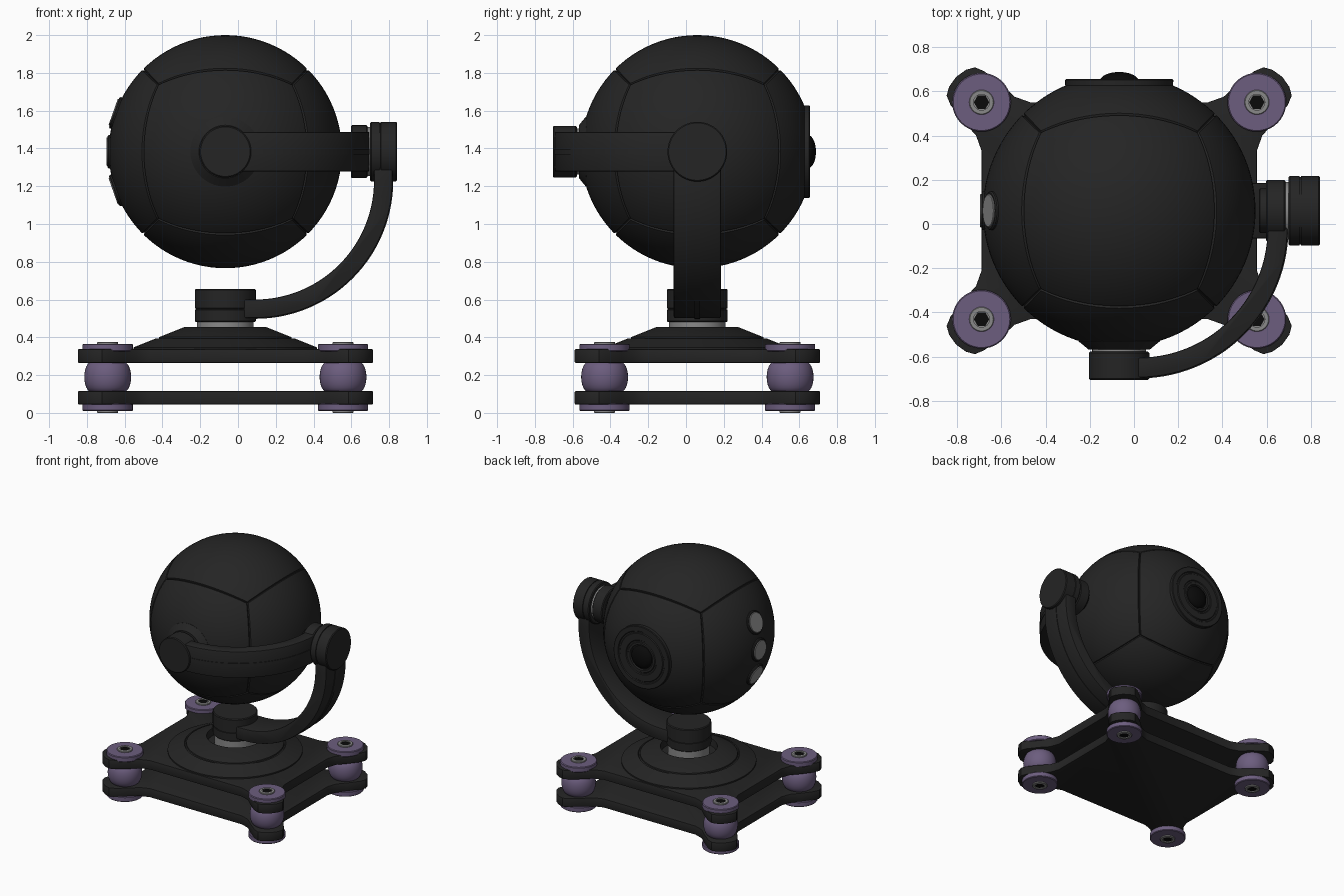
import bpy, bmesh
from math import sin, cos, tan, pi, radians
from mathutils import Vector

if "Cube" in bpy.data.objects:
    bpy.data.objects.remove(bpy.data.objects["Cube"])

CX, CY, CZ, R = -0.067, 0.06, 1.383, 0.617


def material(name, rgb):
    m = bpy.data.materials.new(name)
    m.diffuse_color = (*rgb, 1)
    m.use_nodes = True
    m.node_tree.nodes["Principled BSDF"].inputs["Base Color"].default_value = m.diffuse_color
    return m


BLACK = material("black_plastic", (0.018, 0.018, 0.018))
GLASS = material("dark_glass", (0.003, 0.003, 0.003))
PURPLE = material("purple_rubber", (0.15, 0.11, 0.21))
METAL = material("metal", (0.25, 0.25, 0.25))


def finish(bm, name, mat, bevel=0):
    bmesh.ops.remove_doubles(bm, verts=bm.verts, dist=1e-5)
    bmesh.ops.recalc_face_normals(bm, faces=bm.faces)
    if bevel:
        edges = [e for e in bm.edges if e.calc_face_angle(0) > radians(60)]
        bmesh.ops.bevel(bm, geom=edges, offset=bevel, segments=2, profile=0.5, affect='EDGES')
    me = bpy.data.meshes.new(name)
    bm.to_mesh(me)
    bm.free()
    ob = bpy.data.objects.new(name, me)
    me.materials.append(mat)
    bpy.context.collection.objects.link(ob)
    bpy.ops.object.select_all(action='DESELECT')
    ob.select_set(True)
    bpy.context.view_layer.objects.active = ob
    bpy.ops.object.shade_smooth_by_angle(angle=radians(30))
    return ob


def lathe(name, profile, origin, axis=(0, 0, 1), mat=BLACK, n=64):
    """Revolve (radius, height) points about an axis through origin."""
    q = Vector(axis).to_track_quat('Z', 'Y')
    bm = bmesh.new()
    rings = [[bm.verts.new(q @ Vector((r * cos(2 * pi * i / n), r * sin(2 * pi * i / n), h)) + Vector(origin))
              for i in range(n)] for r, h in profile]
    for a, b in zip(rings, rings[1:]):
        for i in range(n):
            j = (i + 1) % n
            bm.faces.new((a[i], a[j], b[j], b[i]))
    return finish(bm, name, mat)


def disc(r, lo, hi, b=0.006):
    """Closed cylinder profile with softened rims."""
    return [(0, lo), (r - b, lo), (r, lo + b), (r, hi - b), (r - b, hi), (0, hi)]


def seamed(r, lo, seam, hi, b=0.006):
    """Cylinder profile with a fine groove round it."""
    return (disc(r, lo, hi, b)[:3] + [(r, seam - .004), (r - .006, seam - .003), (r - .006, seam + .003),
            (r, seam + .004)] + disc(r, lo, hi, b)[3:])


def prism(name, pts, lo, hi, place, bevel):
    """Extrude a 2D outline between lo and hi; place maps (a, b, depth) to xyz."""
    bm = bmesh.new()
    f = bm.faces.new([bm.verts.new(place(a, b, lo)) for a, b in pts])
    ext = bmesh.ops.extrude_face_region(bm, geom=[f])
    move = Vector(place(0, 0, hi)) - Vector(place(0, 0, lo))
    bmesh.ops.translate(bm, vec=move, verts=[v for v in ext['geom'] if isinstance(v, bmesh.types.BMVert)])
    return finish(bm, name, BLACK, bevel)


def quarter(ca, cb, r, start, end, n=28):
    arc = [(ca + r * sin(pi / 2 * i / n), cb - r * cos(pi / 2 * i / n)) for i in range(n + 1)]
    return [(start, cb - r)] + arc + [(ca + r, end)]


def arm(name, ca, cb, r0, r1, start, end, mid, half, place):
    """Quarter-circle bracket with a slim raised rib down its outer face."""
    for nm, a, b, h, bev in ((name, r0, r1, half, .008), (name + "_rib", r1 - .01, r1 + .004, .014, 0)):
        pts = quarter(ca, cb, b, start, end) + quarter(ca, cb, a, start, end)[::-1]
        prism(nm, pts, mid - h, mid + h, place, bev)


# camera ball: cube-sphere of six panels with grooved seams, flat behind the lens
bm = bmesh.new()
us = [-1, -.985, -.97] + [i / 12 for i in range(-11, 12)] + [.97, .985, 1]
for ax in range(3):
    for s in (-1, 1):
        grid = []
        for u in us:
            row = []
            for v in us:
                p = [0, 0, 0]
                p[ax], p[(ax + 1) % 3], p[(ax + 2) % 3] = s, tan(u * pi / 4), tan(v * pi / 4)
                rad = R - (.011 if max(abs(u), abs(v)) == 1 else 0)
                d = Vector(p).normalized() * rad + Vector((CX, CY, CZ))
                d.y = min(d.y, 0.64)
                row.append(bm.verts.new(d))
            grid.append(row)
        for i in range(len(us) - 1):
            for j in range(len(us) - 1):
                bm.faces.new((grid[i][j], grid[i + 1][j], grid[i + 1][j + 1], grid[i][j + 1]))
finish(bm, "camera_ball", BLACK)

# lens on the back of the ball
lathe("lens_ring", [(0, .60), (.243, .60), (.245, .652), (.24, .656), (.205, .656), (.20, .650), (.19, .650),
                    (.185, .656), (.135, .656), (.13, .650), (.12, .650), (.115, .656), (.1, .656),
                    (.095, .645), (0, .645)], (CX, 0, CZ), (0, 1, 0))
lathe("lens_glass", [(.088 * cos(pi / 2 * i / 10), .645 + .043 * sin(pi / 2 * i / 10)) for i in range(11)],
      (CX, 0, CZ), (0, 1, 0), GLASS)

# three round windows on the left side
for i, nm in ((-1, "lower"), (0, "middle"), (1, "upper")):
    a = radians(19.5 * i)
    d = (-cos(a), 0, sin(a))
    lathe(nm + "_window_bezel", disc(.088, .58, .624), (CX, CY, CZ), d)
    lathe(nm + "_window", disc(.075, .60, .630, .003), (CX, CY, CZ), d, METAL)

# tilt motor at the front
front = ((CX, 0, CZ), (0, -1, 0))
lathe("tilt_collar", [(0, .48), (.185, .48), (.185, .53), (.14, .567), (0, .567)], *front)
lathe("tilt_ring", disc(.122, .55, .585, .002), *front, METAL)
lathe("tilt_motor", disc(.137, .578, .705), *front)

# roll motor at the right
side = ((0, CY, CZ), (1, 0, 0))
lathe("roll_hub", disc(.10, .565, .61), *side)
lathe("roll_collar", disc(.14, .598, .685), *side)
lathe("roll_ring", disc(.13, .67, .71, .002), *side, METAL)
lathe("roll_motor", seamed(.158, .70, .752, .842), *side)

# pan motor on the base
foot = (CX, CY, 0)
lathe("pan_ring", disc(.15, .38, .49, .002), foot, mat=METAL)
lathe("pan_motor", seamed(.161, .48, .55, .657), foot)

# curved arms
arm("tilt_arm", .02, -.02, .585, .675, CX, CY, CZ, .105, lambda a, b, d: (a, b, d))
arm("pan_arm", .09, 1.23, .63, .728, CX + .05, 1.33, CY, .125, lambda a, b, d: (a, d, b))

# stepped cone on top of the base
lathe("base_cone", [(0, .32), (.485, .32), (.485, .347), (.365, .395), (.36, .389), (.352, .392), (.35, .401),
                    (.215, .455), (.205, .455), (.20, .40), (0, .40)], foot, n=96)

# two plates with corner lobes
BX, BY = .623, .491
lobe = [(0, -.22), (.025, -.15), (.08, -.09), (.14, -.013), (.158, .03), (.147, .07), (.115, .115),
        (.07, .147), (.03, .158), (-.013, .14), (-.09, .08), (-.15, .025), (-.22, 0)]
outline = []
for sx, sy in ((1, 1), (-1, 1), (-1, -1), (1, -1)):
    pts = [(CX + sx * (BX + a), CY + sy * (BY + b)) for a, b in lobe]
    outline += pts if sx * sy > 0 else pts[::-1]
for nm, lo, hi in (("lower_plate", .045, .115), ("upper_plate", .265, .337)):
    prism(nm, outline, lo, hi, lambda a, b, d: (a, b, d), .004)

# rubber dampers with washers and hex bolts at the four corners
for sx, ns in ((-1, "left"), (1, "right")):
    for sy, nf in ((-1, "front"), (1, "back")):
        nm = f"{nf}_{ns}_"
        at = (CX + sx * BX, CY + sy * BY, 0)
        ball = [(.085 + .039 * cos(t), .19 + .08 * sin(t)) for t in [pi * (i / 12 - .5) for i in range(13)]]
        lathe(nm + "damper", [(0, .11)] + ball + [(0, .27)], at, mat=PURPLE, n=40)
        for end, org, axis in (("top", at, (0, 0, 1)), ("bottom", (at[0], at[1], .375), (0, 0, -1))):
            lathe(nm + end + "_washer", disc(.133, .325, .366, .005), org, axis, PURPLE, 40)
            lathe(nm + end + "_bolt", [(0, .35), (.056, .35), (.056, .372), (.053, .375), (.036, .375),
                                       (.036, .368), (0, .368)], org, axis, METAL, 32)
            lathe(nm + end + "_socket", [(0, .36), (.035, .36), (.035, .371), (0, .371)], org, axis, GLASS, 6)
